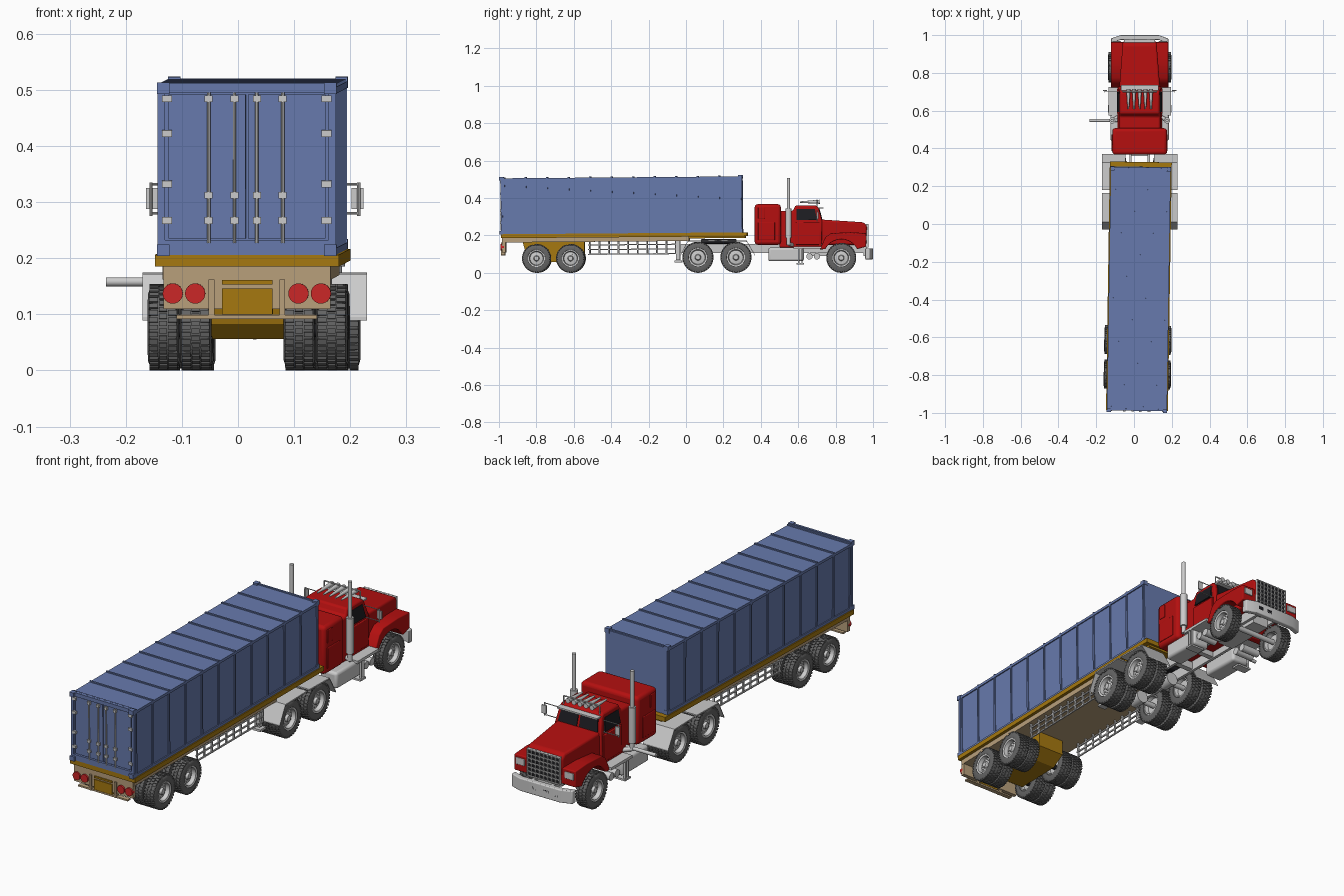
import bpy, bmesh
from math import pi, cos, sin
from mathutils import Matrix, Vector

if "Cube" in bpy.data.objects:
    bpy.data.objects.remove(bpy.data.objects["Cube"])

TRUCK = Matrix.Translation((.03, 0, 0))
# the trailer sits slightly turned and pitched relative to the tractor
TRAILER = Matrix.Translation((.031, 0, 0)) @ Matrix.Rotation(-.0155, 4, 'Z') @ Matrix.Rotation(.008, 4, 'X')

def material(name, r, g, b):
    m = bpy.data.materials.new(name)
    m.diffuse_color = (r, g, b, 1)
    m.use_nodes = True
    m.node_tree.nodes["Principled BSDF"].inputs["Base Color"].default_value = m.diffuse_color
    return m

BLUE = material('blue', .136, .195, .42)
RED = material('red', .46, .005, .005)
GOLD = material('gold', .38, .19, .005)
TAN = material('tan', .48, .35, .2)
DARK = material('dark', .012, .012, .015)
LAMP = material('lamp_red', .6, .02, .02)
RUBBER = material('rubber', .13, .13, .13)

def box(bm, x0, x1, y0, y1, z0, z1):
    m = Matrix.Translation(((x0+x1)/2, (y0+y1)/2, (z0+z1)/2)) @ Matrix.Diagonal((x1-x0, y1-y0, z1-z0, 1))
    bmesh.ops.create_cube(bm, size=1, matrix=m)

def cyl(bm, a, b, r, r2=None, seg=16):
    a, b = Vector(a), Vector(b)
    m = Matrix.Translation((a+b)/2) @ (b-a).to_track_quat('Z', 'Y').to_matrix().to_4x4()
    bmesh.ops.create_cone(bm, cap_ends=True, segments=seg, radius1=r, radius2=r if r2 is None else r2,
                          depth=(b-a).length, matrix=m)

def prism(bm, pts, x0, x1):
    f = bm.faces.new([bm.verts.new((x0, y, z)) for y, z in pts])
    new = bmesh.ops.extrude_face_region(bm, geom=[f])['geom']
    bmesh.ops.translate(bm, vec=(x1-x0, 0, 0), verts=[g for g in new if isinstance(g, bmesh.types.BMVert)])

def done(bm, name, mat=None, M=TRUCK, mirror=False, bevel=0, smooth=True):
    if mirror:
        new = bmesh.ops.duplicate(bm, geom=bm.verts[:]+bm.edges[:]+bm.faces[:])['geom']
        for v in new:
            if isinstance(v, bmesh.types.BMVert):
                v.co.x *= -1
    bmesh.ops.recalc_face_normals(bm, faces=bm.faces)
    me = bpy.data.meshes.new(name)
    bm.to_mesh(me)
    bm.free()
    if mat:
        me.materials.append(mat)
    ob = bpy.data.objects.new(name, me)
    ob.matrix_world = M
    bpy.context.collection.objects.link(ob)
    if bevel:
        b = ob.modifiers.new('bevel', 'BEVEL')
        b.width, b.segments, b.limit_method, b.angle_limit = bevel, 3, 'ANGLE', .6
    if smooth:
        bpy.ops.object.select_all(action='DESELECT')
        ob.select_set(True)
        bpy.context.view_layer.objects.active = ob
        bpy.ops.object.shade_smooth_by_angle(angle=.6)
    return ob

def boxes(name, items, mat=None, M=TRUCK, mirror=False, bevel=0):
    bm = bmesh.new()
    for i in items:
        box(bm, *i)
    return done(bm, name, mat, M, mirror, bevel, bevel > 0)

def tubes(name, items, mat=None, M=TRUCK, mirror=False):
    bm = bmesh.new()
    for i in items:
        cyl(bm, *i)
    return done(bm, name, mat, M, mirror)

# container
L, R = -.975, .305
boxes('container_body', [(-.154, .154, L, R, .214, .513)], BLUE, TRAILER)
ribs = []
for i in range(12):
    y = L + .008 + i*(R-L-.016)/11
    ribs += [(-.159, .159, y-.004, y+.004, .513, .518)]
    ribs += [(s*.1565-.0025, s*.1565+.0025, y-.004, y+.004, .214, .516) for s in (-1, 1)]
ribs += [(s*.1565-.0025, s*.1565+.0025, L, R, z, z+.012) for s in (-1, 1) for z in (.214, .501)]
boxes('container_ribs', ribs, BLUE, TRAILER)
boxes('container_corners', [(.138, .16, y, y+.022, z, z+.02) for y in (-.994, .285) for z in (.212, .501)],
      BLUE, TRAILER, True)
boxes('container_door_frame', [(-.159, .159, -.985, L, .503, .52), (-.159, .159, -.985, L, .214, .24),
      (.146, .159, -.985, L, .214, .51), (-.159, -.146, -.985, L, .214, .51)], BLUE, TRAILER)
boxes('container_doors', [(.002, .14, -.98, L, .243, .5)], BLUE, TRAILER, True)
rods = (-.068, -.022, .018, .064)
tubes('door_lock_rods', [((x, -.985, .235), (x, -.985, .503), .003, None, 8) for x in rods], None, TRAILER)
boxes('door_brackets', [(x-.007, x+.007, -.99, -.978, z-.006, z+.006) for x in rods for z in (.275, .32, .492)]
      + [(s*.142-.009, s*.142+.009, -.989, -.978, z-.006, z+.006) for s in (-1, 1) for z in (.275, .34, .43, .492)],
      None, TRAILER)

# trailer deck and underframe
boxes('trailer_deck', [(-.164, .164, -.985, .33, .193, .214), (-.14, .14, 0, .32, .184, .193)], GOLD, TRAILER)
boxes('trailer_frame', [(-.15, .15, -.975, .02, .17, .193)], TAN, TRAILER)
boxes('trailer_rear_panel', [(-.149, .149, -.98, -.962, .117, .193), (-.125, .125, -.985, -.965, .1, .107)]
      + [(s*.063-.005, s*.063+.005, -.987, -.965, .1, .17) for s in (-1, 1)], TAN, TRAILER)
boxes('trailer_plate', [(-.044, .046, -.985, -.965, .108, .154), (-.044, .046, -.985, -.965, .161, .169)], GOLD, TRAILER)
tubes('tail_lamps', [((x, -.988, .145), (x, -.97, .145), .018, None, 24) for x in (.092, .132)], LAMP, TRAILER, True)
bm = bmesh.new()
prism(bm, [(-.87, .17), (-.85, .09), (-.82, .063), (-.6, .063), (-.54, .1), (-.54, .17)], -.065, .065)
done(bm, 'suspension_box', GOLD, TRAILER, smooth=False)
guard = [(.13, .136, -.52, -.05, z, z+.006) for z in (.1, .125, .15)]
guard += [(.129, .137, -.515+i*.051, -.509+i*.051, .1, .172) for i in range(10)]
boxes('side_guards', guard, None, TRAILER, True)
boxes('landing_gear', [(.095, .115, -.05, -.03, .07, .175), (.085, .125, -.06, -.02, .055, .065),
      (0, .1, -.043, -.037, .12, .128)], None, TRAILER, True)

# tractor chassis
boxes('chassis_rails', [(.042, .055, -.03, .965, .105, .155)], None, TRUCK, True)
boxes('chassis_crossmembers', [(-.05, .05, y, y+.025, .11, .145) for y in (-.02, .15, .36, .5, .65, .78, .93)])
boxes('engine_block', [(-.04, .04, .66, .9, .09, .18)])
boxes('fifth_wheel', [(-.085, .085, .08, .27, .155, .182)], DARK, bevel=.01)
tubes('axles', [((-.15, y, .082), (.15, y, .082), .012) for y in (.064, .267, .83)]
      + [((0, y-.03, .085), (0, y+.03, .085), .03) for y in (.064, .267)])
tubes('trailer_axles', [((-.14, y, .078), (.14, y, .078), .012) for y in (-.797, -.615)], DARK, TRAILER)
# drive wheel fenders: flat top with a sloping outer end
bm = bmesh.new()
for pts in ([(-.03, .095), (.01, .172), (.165, .175)], [(.18, .175), (.325, .172), (.37, .095)]):
    prism(bm, pts + [(y, z-.006) for y, z in reversed(pts)], .075, .2)
done(bm, 'drive_fenders', None, TRUCK, True, smooth=False)
boxes('fuel_tanks', [(.07, .155, .44, .63, .062, .135)], None, TRUCK, True, .012)
boxes('steps', [(.07, .165, .575, .725, .13, .142), (.1, .168, .59, .63, .045, .053), (.155, .165, .6, .606, .05, .13),
      (.155, .165, .618, .624, .05, .13)], None, TRUCK, True)
tubes('air_tanks', [((.06, y, .088), (.15, y, .088), .017) for y in (.66, .7)], None, TRUCK, True)
tubes('exhaust_stacks', [((.145, .548, .185), (.145, .548, .345), .016), ((.145, .548, .345), (.145, .548, .508), .009),
      ((.145, .548, .15), (.145, .548, .19), .01), ((.145, .548, .155), (.06, .6, .14), .01)], None, TRUCK, True)
tubes('side_pipe', [((-.265, .548, .158), (-.11, .548, .158), .008)])

# cab and sleeper
boxes('sleeper', [(-.145, .145, .367, .507, .15, .367)], RED, bevel=.016)
boxes('sleeper_hatches', [(.14, .148, .385, .42, .29, .35), (.14, .148, .385, .475, .175, .27)], RED, TRUCK, True, .003)
def taper(bm):
    for v in bm.verts:
        v.co.x *= 1 - .12*max(0, (v.co.z-.28)/.075)
bm = bmesh.new()
prism(bm, [(.5, .135), (.725, .135), (.728, .278), (.708, .35), (.695, .36), (.585, .36), (.57, .33), (.5, .33)], -.118, .118)
taper(bm)
done(bm, 'cab', RED, bevel=.008)
bm = bmesh.new()
prism(bm, [(.592, .282), (.7, .282), (.69, .34), (.592, .34)], -.1195, .1195)
for s in (-1, 1):
    prism(bm, [(.72, .286), (.729, .286), (.714, .343), (.705, .343)], s*.006, s*.1)
taper(bm)
done(bm, 'cab_windows', DARK, smooth=False)
boxes('doors', [(.112, .121, .585, .715, .15, .272)], RED, TRUCK, True, .003)
boxes('sun_visor', [(-.1, .1, .7, .735, .343, .35)])
tubes('roof_horns', [((x, .61, .378), (x, .715, .38), .004, .011) for x in (-.06, -.03, 0, .03, .06)]
      + [((-.09, .7, .39), (.09, .7, .39), .003), ((-.09, .7, .35), (-.09, .7, .39), .003),
         ((.09, .7, .35), (.09, .7, .39), .003)])
tubes('mirrors', [((.11, .7, z), (.185, .7, z), .002, None, 8) for z in (.28, .332)]
      + [((.185, .7, .275), (.185, .7, .335), .003, None, 8)], None, TRUCK, True)
boxes('mirror_heads', [(.172, .194, .703, .709, .288, .325)], None, TRUCK, True)

# hood, front fenders, nose
bm = bmesh.new()
prism(bm, [(.72, .15), (.965, .15), (.968, .25), (.95, .27), (.72, .285)], -.108, .108)
for v in bm.verts:
    v.co.x *= 1 - .18*(v.co.y-.72)/.25
done(bm, 'hood', RED, bevel=.01)
bm = bmesh.new()
arch = [(.83+.096*cos(a), .083+.096*sin(a)) for a in [pi*(.15+.7*i/10) for i in range(11)]]
prism(bm, [(.715, .125), (.745, .19), (.775, .212), (.88, .217), (.963, .212), (.963, .14)] + arch, .08, .153)
done(bm, 'front_fenders', RED, TRUCK, True, .004)
boxes('headlamps', [(.1, .145, .96, .968, .17, .2)], None, TRUCK, True, .003)
boxes('grille_back', [(-.076, .076, .96, .97, .14, .258)], DARK)
g = [(-.08+i*.02-.002, -.08+i*.02+.002, .962, .977, .138, .26) for i in range(9)]
g += [(-.082, .082, .962, .977, .138+i*.0198-.002, .138+i*.0198+.002) for i in range(7)]
boxes('grille', g)
bm = bmesh.new()
box(bm, -.152, .152, .975, 1, .072, .13)
bmesh.ops.bisect_plane(bm, geom=bm.verts[:]+bm.edges[:]+bm.faces[:], plane_co=(.1, 0, 0), plane_no=(1, 0, 0))
bmesh.ops.bisect_plane(bm, geom=bm.verts[:]+bm.edges[:]+bm.faces[:], plane_co=(-.1, 0, 0), plane_no=(1, 0, 0))
for v in bm.verts:
    if abs(v.co.x) > .11:
        v.co.y -= .018
done(bm, 'front_bumper', bevel=.004)
boxes('bumper_lamps', [(x-.013, x+.013, .99, 1, .093, .11) for x in (.03, .08)], DARK, TRUCK, True)
boxes('bumper_mounts', [(.04, .055, .95, .98, .09, .13)], None, TRUCK, True)

# wheels: a treaded tyre and a dished hub, shared by every position
def lathe(bm, prof):
    vs = [bm.verts.new((x, 0, r)) for x, r in prof]
    es = [bm.edges.new(p) for p in zip(vs, vs[1:])]
    bmesh.ops.spin(bm, geom=vs+es, cent=(0, 0, 0), axis=(1, 0, 0), angle=2*pi, steps=36)
    bmesh.ops.remove_doubles(bm, verts=bm.verts, dist=1e-5)

bm = bmesh.new()
lathe(bm, [(.023, .044), (.027, .048), (.028, .062), (.024, .074), (.018, .0765), (-.018, .0765),
           (-.024, .074), (-.028, .062), (-.027, .048), (-.023, .044), (.023, .044)])
for i in range(36):
    for k, (x0, x1) in enumerate(((-.025, -.009), (-.007, .007), (.009, .025))):
        n = len(bm.verts)
        box(bm, x0, x1, -.0045, .0045, .072, .08)
        bm.verts.ensure_lookup_table()
        bmesh.ops.rotate(bm, verts=bm.verts[n:], cent=(0, 0, 0), matrix=Matrix.Rotation((i+k % 2*.5)*pi/18, 3, 'X'))
tyre = done(bm, 'tyre', RUBBER)
bm = bmesh.new()
lathe(bm, [(.02, 0), (.02, .012), (.01, .016), (.006, .036), (.024, .04), (.026, .047), (.02, .047),
           (-.024, .047), (-.024, .04), (-.008, .036), (-.008, 0)])
for i in range(10):
    a = i*pi/5
    cyl(bm, (.006, .026*cos(a), .026*sin(a)), (.012, .026*cos(a), .026*sin(a)), .0025, None, 6)
hub = done(bm, 'hub')

def wheel(label, x, y, r, M):
    turn = Matrix.Rotation(0 if x > 0 else pi, 4, 'Z')
    for src in (tyre, hub):
        ob = bpy.data.objects.new(label + '_' + src.name, src.data)
        ob.matrix_world = M @ Matrix.Translation((x, y, r)) @ turn @ Matrix.Diagonal((1, r/.08, r/.08, 1))
        bpy.context.collection.objects.link(ob)

FLAT = Matrix.Translation((.03, 0, 0)) @ Matrix.Rotation(-.0155, 4, 'Z')
for s in (-1, 1):
    wheel('front_wheel', s*.14, .83, .08, TRUCK)
    for x in (.098, .16):
        for y in (.064, .267):
            wheel('drive_wheel', s*x, y, .083, TRUCK)
    for x in (.092, .15):
        for y in (-.797, -.615):
            wheel('trailer_wheel', s*x, y, .077, FLAT)
for ob in (tyre, hub):
    bpy.data.objects.remove(ob)
